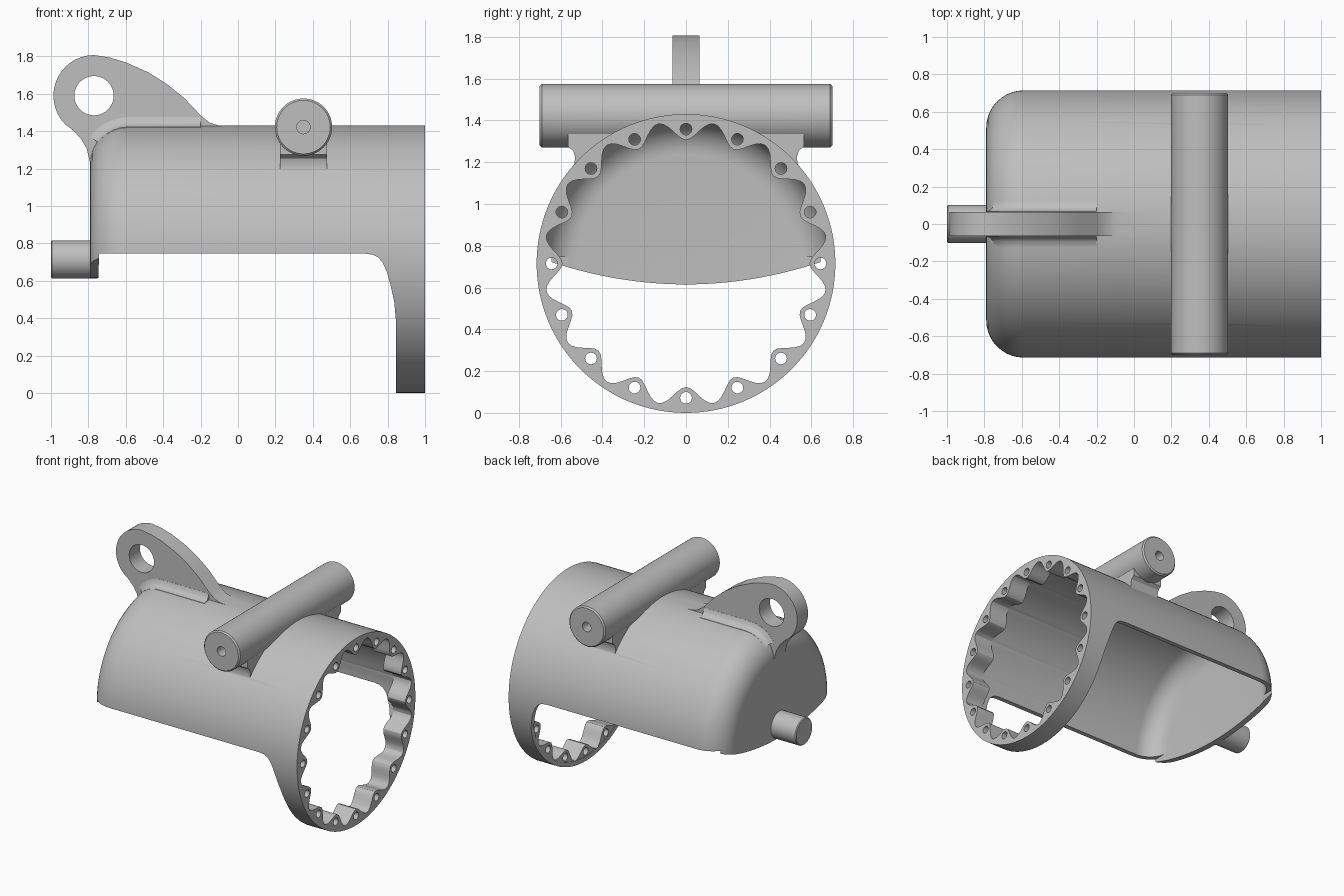
import bpy, bmesh
from math import sin, cos, pi, radians

if "Cube" in bpy.data.objects:
    bpy.data.objects.remove(bpy.data.objects["Cube"], do_unlink=True)

MID = 0.715   # height of the main axis, also the outer radius
grey = bpy.data.materials.new("plain_grey")
grey.use_nodes = True
grey.diffuse_color = (0.52, 0.52, 0.52, 1)
grey.node_tree.nodes["Principled BSDF"].inputs["Base Color"].default_value = (0.52, 0.52, 0.52, 1)


def loft(name, rings):
    """Skin a list of equal closed rings and cap both ends."""
    bm = bmesh.new()
    loops = [[bm.verts.new(p) for p in ring] for ring in rings]
    n = len(loops[0])
    for a, b in zip(loops, loops[1:]):
        for i in range(n):
            j = (i + 1) % n
            bm.faces.new((a[i], a[j], b[j], b[i]))
    bm.faces.new(loops[0])
    bm.faces.new(loops[-1])
    bmesh.ops.recalc_face_normals(bm, faces=bm.faces[:])
    me = bpy.data.meshes.new(name)
    bm.to_mesh(me)
    bm.free()
    me.materials.append(grey)
    ob = bpy.data.objects.new(name, me)
    bpy.context.collection.objects.link(ob)
    return ob


def prism(name, pts, axis, a, b):
    """Extrude a flat outline along x (points are y, z) or y (points are x, z)."""
    place = (lambda p, t: (t, p[0], p[1])) if axis == "x" else (lambda p, t: (p[0], t, p[1]))
    return loft(name, [[place(p, t) for p in pts] for t in (a, b)])


def circle(cu, cv, r, n=96):
    return [(cu + r * cos(2 * pi * i / n), cv + r * sin(2 * pi * i / n)) for i in range(n)]


def turned(name, profile, axis, cu, cv, n=96):
    """Solid of revolution from (position along axis, radius) pairs."""
    place = (lambda p, t: (t, p[0], p[1])) if axis == "x" else (lambda p, t: (p[0], t, p[1]))
    return loft(name, [[place(p, t) for p in circle(cu, cv, r, n)] for t, r in profile])


def dome(x0, x1, r, corner):
    """Drum profile with a rounded closed end at x0."""
    arc = [(x0 + corner * (1 - sin(radians(a))), r - corner * (1 - cos(radians(a))))
           for a in range(90, -1, -9)]
    return arc + [(x1, r)]


def combine(target, tool, operation):
    mod = target.modifiers.new("join", "BOOLEAN")
    mod.object, mod.operation, mod.solver = tool, operation, "EXACT"
    tool.hide_render = True
    bpy.context.view_layer.objects.active = target
    bpy.ops.object.modifier_apply(modifier=mod.name)
    bpy.data.objects.remove(tool, do_unlink=True)


# Outer drum with rounded closed end
housing = turned("housing", dome(-0.79, 1.0, MID, 0.2), "x", 0, MID, 128)

# Cross tube and the flared saddle below it
tube = turned("cross_tube", [(-0.70, 0.143), (-0.69, 0.153), (0.69, 0.153), (0.70, 0.143)],
              "y", 0.35, 1.422, 64)
combine(housing, tube, "UNION")
side = [(0.55, 1.14), (0.535, 1.19), (0.53, 1.225), (0.54, 1.255), (0.565, 1.275), (0.565, 1.34)]
saddle = prism("saddle", side + [(-y, z) for y, z in reversed(side)], "x", 0.225, 0.475)
combine(housing, saddle, "UNION")

# Lifting lug: round eye blending into a sloping back
eye = [(-0.77 + 0.217 * cos(radians(a)), 1.59 + 0.217 * sin(radians(a)))
       for a in range(90, 226, 9)]
neck = [(-0.88, 1.403), (-0.84, 1.36), (-0.81, 1.31), (-0.795, 1.25), (-0.775, 1.17), (-0.6, 1.3)]
back = [(-0.05, 1.38), (-0.05, 1.427), (-0.10, 1.43), (-0.15, 1.445), (-0.20, 1.485),
        (-0.29, 1.58), (-0.38, 1.652), (-0.48, 1.715), (-0.60, 1.768), (-0.69, 1.795)]
lug = prism("lifting_lug", eye + neck + back, "y", -0.065, 0.065)
combine(housing, lug, "UNION")

# Soft fillet strip where the lug meets the drum
strip = [(0.13, -0.035), (0.12, -0.008), (0.092, 0.0), (0.075, 0.016), (0.066, 0.045)]
strip += [(-y, h) for y, h in reversed(strip)]
path = [(-0.2, 1.43, 0)] + [(-0.59 - 0.2 * sin(radians(a)), 1.23 + 0.2 * cos(radians(a)), radians(a))
                            for a in range(0, 56, 11)]
fillet = loft("lug_fillet", [[(x - h * sin(a), y, z + h * cos(a)) for y, h in strip]
                             for x, z, a in path])
combine(housing, fillet, "UNION")
combine(housing, prism("eye_hole", circle(-0.77, 1.59, 0.105, 64), "y", -0.3, 0.3), "DIFFERENCE")

# Hollow inside
combine(housing, turned("hollow", dome(-0.745, 0.848, 0.68, 0.155), "x", 0, MID, 128), "DIFFERENCE")

# Scalloped mouth ring with a bolt hole in each lobe
wave = []
for i in range(192):
    t = 2 * pi * i / 192
    r = 0.636 - 0.045 * cos(16 * t)
    wave.append((r * sin(t), MID + r * cos(t)))
combine(housing, prism("mouth", wave, "x", 0.84, 1.1), "DIFFERENCE")
for i in range(16):
    t = 2 * pi * i / 16
    hole = prism("bolt_hole", circle(0.643 * sin(t), MID + 0.643 * cos(t), 0.028, 20), "x", 0.83, 1.1)
    combine(housing, hole, "DIFFERENCE")

# Open underside, curving down into the mouth ring
opening = [(-0.742, -0.2), (-0.742, 0.745), (0.68, 0.745), (0.72, 0.74), (0.75, 0.725),
           (0.775, 0.695), (0.795, 0.65), (0.815, 0.58), (0.835, 0.49), (0.845, 0.38), (0.845, -0.2)]
combine(housing, prism("underside", opening, "y", -1, 1), "DIFFERENCE")

# End wall hangs lower with a bowed edge
bow = [(y / 20, 0.615 + (y / 20) ** 2 / 3.88) for y in range(-16, 17)]
combine(housing, prism("wall_trim", bow + [(0.8, -0.2), (-0.8, -0.2)], "x", -1.1, -0.7), "DIFFERENCE")

# Centre holes in the tube ends
for s in (-1, 1):
    combine(housing, prism("tube_hole", circle(0.35, 1.422, 0.036, 24), "y", s * 0.58, s * 0.8), "DIFFERENCE")

# Pivot pin on the end wall
pin = turned("pivot_pin", [(-1.0, 0.096), (-0.994, 0.102), (-0.75, 0.102)], "x", 0, MID, 48)

# Smooth shading with sharp edges kept
for ob in (housing, pin):
    bpy.ops.object.select_all(action="DESELECT")
    ob.select_set(True)
    bpy.context.view_layer.objects.active = ob
    bpy.ops.object.shade_smooth_by_angle(angle=radians(30))
